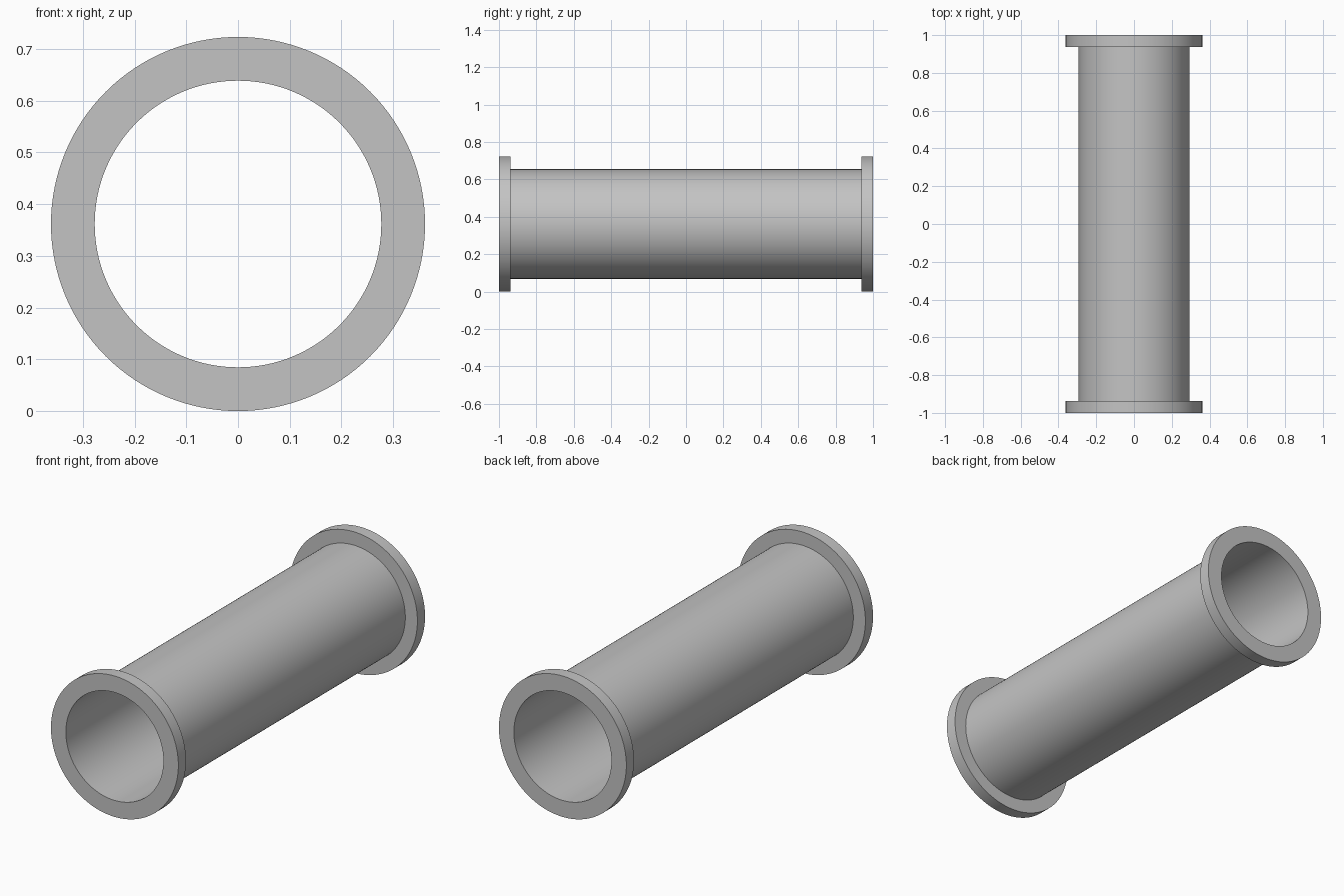
import bpy, bmesh, math
from mathutils import Matrix, Vector

cube = bpy.data.objects.get("Cube")
if cube:
    bpy.data.objects.remove(cube, do_unlink=True)

FLANGE_R = 0.3615
TUBE_R = 0.293
BORE_R = 0.277
FLANGE_T = 0.062
SIDES = 128

# Plain grey metal
grey = bpy.data.materials.new("grey_metal")
grey.use_nodes = True
colour = (0.55, 0.55, 0.55, 1)
grey.diffuse_color = colour
grey.node_tree.nodes["Principled BSDF"].inputs["Base Color"].default_value = colour

# Closed wall section (radius, y): bore, front flange, tube, back flange
inner = 1 - FLANGE_T
profile = [(BORE_R, -1), (FLANGE_R, -1), (FLANGE_R, -inner), (TUBE_R, -inner),
           (TUBE_R, inner), (FLANGE_R, inner), (FLANGE_R, 1), (BORE_R, 1)]

# Revolve the section about the y axis
bm = bmesh.new()
verts = [bm.verts.new((0, y, r)) for r, y in profile]
edges = [bm.edges.new((verts[i - 1], verts[i])) for i in range(len(verts))]
bmesh.ops.spin(bm, geom=verts + edges, cent=Vector(), axis=(0, 1, 0),
               angle=math.tau, steps=SIDES, use_merge=True)
bmesh.ops.remove_doubles(bm, verts=bm.verts, dist=1e-5)
bmesh.ops.recalc_face_normals(bm, faces=bm.faces)
bmesh.ops.transform(bm, matrix=Matrix.Translation((0, 0, FLANGE_R)), verts=bm.verts)

mesh = bpy.data.meshes.new("flanged_pipe")
bm.to_mesh(mesh)
bm.free()
mesh.materials.append(grey)
pipe = bpy.data.objects.new("flanged_pipe", mesh)
bpy.context.collection.objects.link(pipe)

# Smooth round walls with crisp rims
bpy.ops.object.select_all(action="DESELECT")
pipe.select_set(True)
bpy.context.view_layer.objects.active = pipe
bpy.ops.object.shade_smooth_by_angle(angle=math.radians(30))
